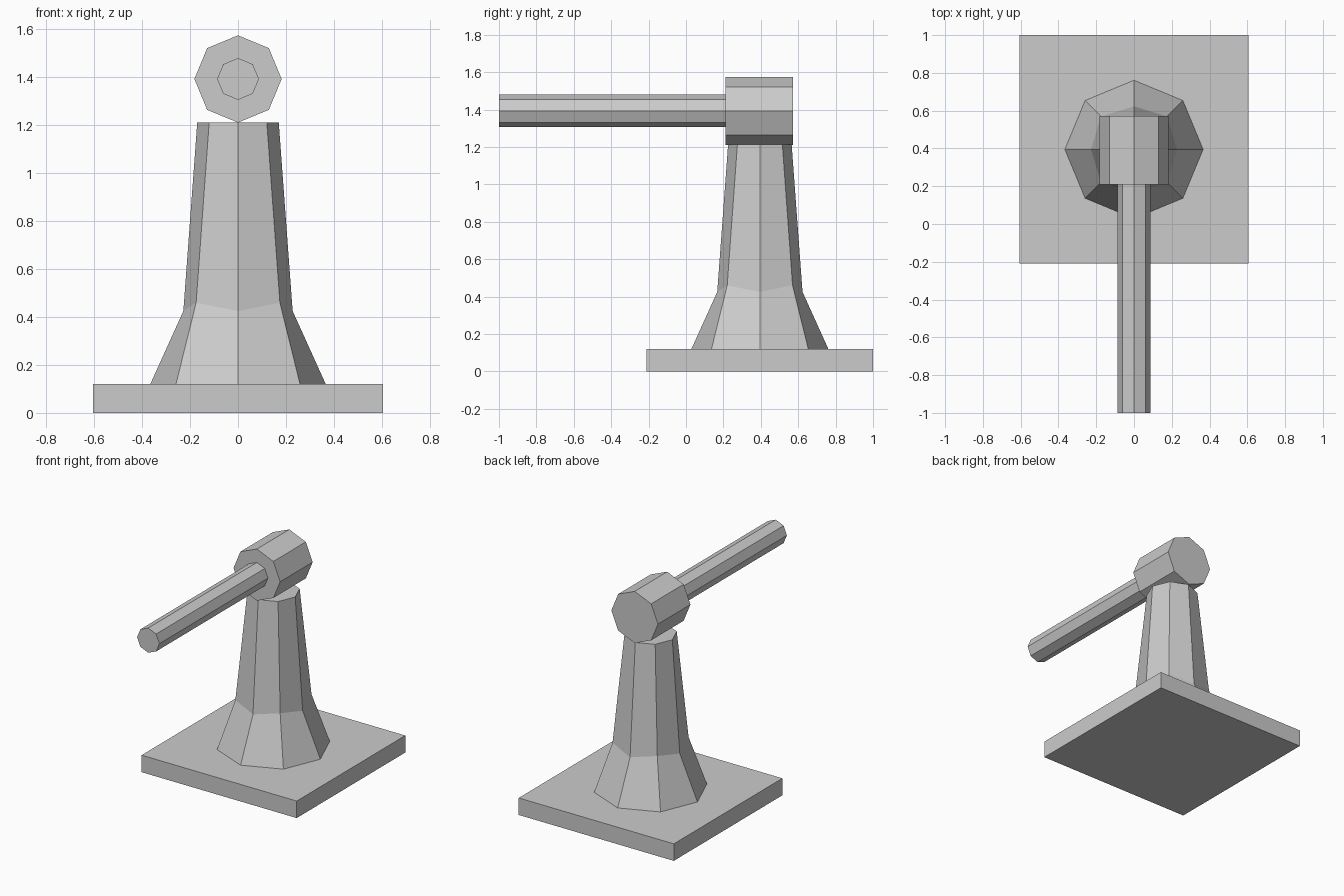
import bpy, bmesh, math

if "Cube" in bpy.data.objects:
    bpy.data.objects.remove(bpy.data.objects["Cube"])

CY = 0.395   # column centre in y
CZ = 1.393   # height of the crossbar axis


def make_object(name, bm):
    bmesh.ops.recalc_face_normals(bm, faces=bm.faces)
    mesh = bpy.data.meshes.new(name)
    bm.to_mesh(mesh)
    bm.free()
    obj = bpy.data.objects.new(name, mesh)
    bpy.context.collection.objects.link(obj)
    return obj


def loft(name, rings):
    """Skin a list of equal-length point rings and cap both ends."""
    bm = bmesh.new()
    loops = [[bm.verts.new(p) for p in ring] for ring in rings]
    n = len(loops[0])
    for a, b in zip(loops, loops[1:]):
        for i in range(n):
            j = (i + 1) % n
            bm.faces.new((a[i], a[j], b[j], b[i]))
    bm.faces.new(loops[0][::-1])
    bm.faces.new(loops[-1])
    return make_object(name, bm)


def column_ring(axis, diagonal):
    """Octagon whose alternate corners have their own (radius, height)."""
    pts = []
    for i in range(8):
        r, z = diagonal if i % 2 else axis
        t = i * math.pi / 4
        pts.append((r * math.cos(t), CY + r * math.sin(t), z))
    return pts


def bar_ring(r, y):
    return [(r * math.cos(i * math.pi / 4), y, CZ + r * math.sin(i * math.pi / 4))
            for i in range(8)]


# Square base plate
bm = bmesh.new()
bmesh.ops.create_cube(bm, size=1)
bmesh.ops.scale(bm, vec=(1.21, 1.21, 0.12), verts=bm.verts)
bmesh.ops.translate(bm, vec=(0, CY, 0.06), verts=bm.verts)
make_object("base_plate", bm)

# Flared column with an uneven waist
loft("column", [column_ring((0.366, 0.12), (0.366, 0.12)),
                column_ring((0.228, 0.425), (0.247, 0.46)),
                column_ring((0.17, 1.212), (0.17, 1.212))])

# Hub and handle, both lying along y
loft("hub", [bar_ring(0.182, 0.21), bar_ring(0.182, 0.572)])
loft("handle", [bar_ring(0.087, -1.0), bar_ring(0.087, 0.21)])
